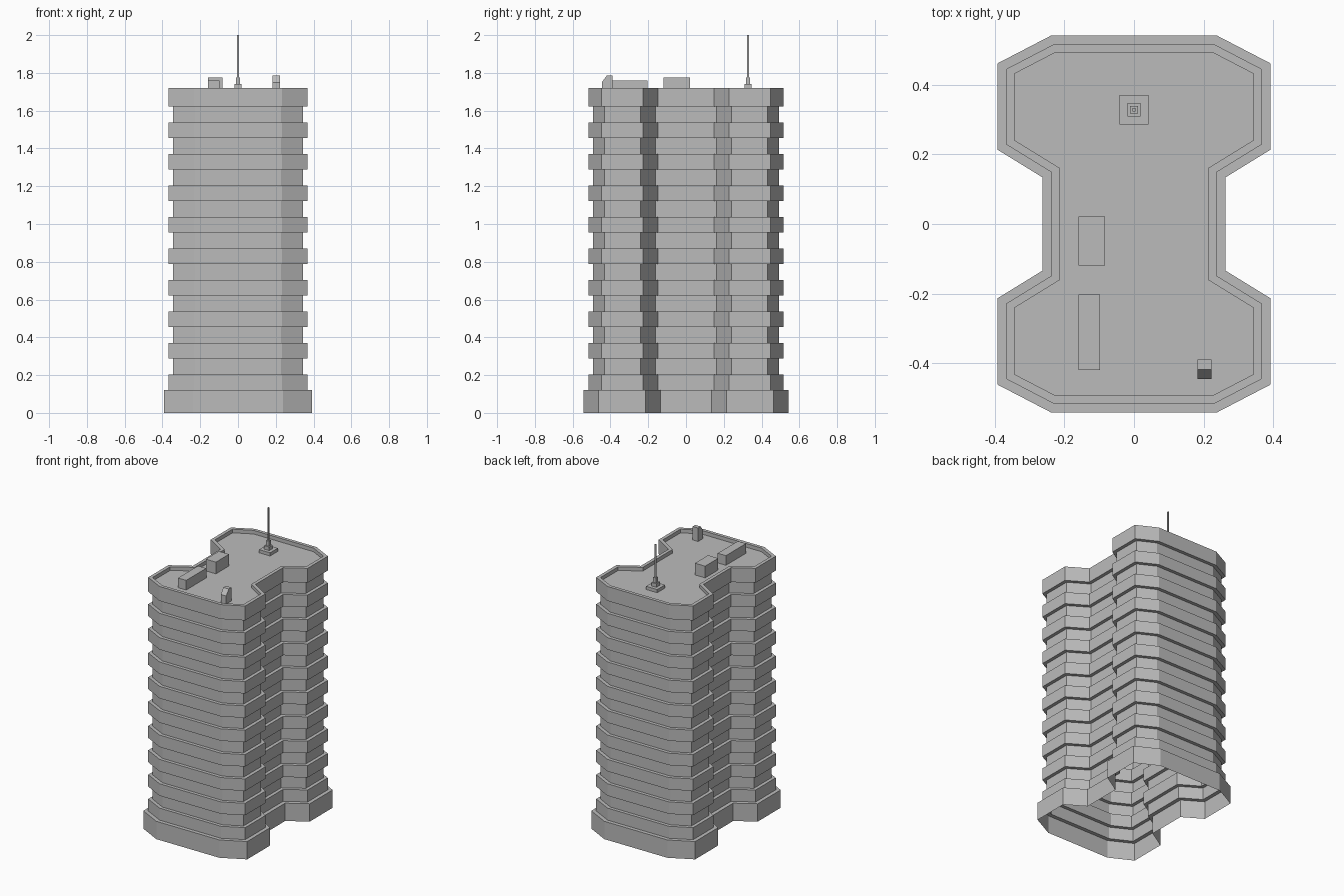
import bpy
import bmesh
from mathutils import Vector

default = bpy.data.objects.get("Cube")
if default:
    bpy.data.objects.remove(default, do_unlink=True)

concrete = bpy.data.materials.new("concrete_grey")
concrete.use_nodes = True
GREY = (0.5, 0.5, 0.5, 1)
concrete.diffuse_color = GREY
concrete.node_tree.nodes["Principled BSDF"].inputs["Base Color"].default_value = GREY

BASE_TOP, ROOF_TOP, ROOF_FLOOR = 0.122, 1.72, 1.695
STOREY, BAND, FLOORS = 0.1666, 0.082, 10
BAND_INSET, WALL_INSET = 0.026, 0.049


def finish(name, bm):
    mesh = bpy.data.meshes.new(name)
    bm.to_mesh(mesh)
    bm.free()
    mesh.materials.append(concrete)
    obj = bpy.data.objects.new(name, mesh)
    bpy.context.collection.objects.link(obj)
    return obj


def inset(points, d):
    """Move every edge of a counter-clockwise outline inwards by d."""
    result = []
    for i, p in enumerate(points):
        a = (p - points[i - 1]).normalized()
        b = (points[(i + 1) % len(points)] - p).normalized()
        na, nb = Vector((-a.y, a.x)), Vector((-b.y, b.x))
        result.append(p + (na + nb) * d / (1 + na.dot(nb)))
    return result


def box(name, x0, x1, y0, y1, z0, z1):
    bm = bmesh.new()
    bmesh.ops.create_cube(bm, size=1)
    for v in bm.verts:
        v.co = (x1 if v.co.x > 0 else x0,
                y1 if v.co.y > 0 else y0,
                z1 if v.co.z > 0 else z0)
    return finish(name, bm)


# Waisted floor plan, mirrored from one quarter
quarter = [Vector(p) for p in
           [(0.263, 0.134), (0.393, 0.214), (0.393, 0.462), (0.239, 0.542)]]
right_half = [Vector((p.x, -p.y)) for p in reversed(quarter)] + quarter
outline = right_half + [Vector((-p.x, p.y)) for p in reversed(right_half)]

# Stepped wall section: plinth, alternating bands and recesses, parapet
section = [(0, 0), (0, BASE_TOP)]
for floor in range(FLOORS):
    z = BASE_TOP + floor * STOREY
    if floor:
        section.append((WALL_INSET, z))
    top = z + BAND if floor < FLOORS - 1 else ROOF_TOP
    section += [(BAND_INSET, z), (BAND_INSET, top), (WALL_INSET, top)]
section.append((WALL_INSET, ROOF_FLOOR))

# Tower shell, open underneath
bm = bmesh.new()
rings = [[bm.verts.new((p.x, p.y, z)) for p in inset(outline, d)]
         for d, z in section]
for low, high in zip(rings, rings[1:]):
    for i in range(len(low)):
        j = (i + 1) % len(low)
        bm.faces.new((low[i], low[j], high[j], high[i]))
bm.faces.new(rings[-1])
finish("tower_shell", bm)

# Rooftop plant boxes
box("plant_box", -0.16, -0.083, -0.12, 0.022, ROOF_FLOOR, 1.775)
box("duct_box", -0.16, -0.098, -0.42, -0.203, ROOF_FLOOR, 1.761)

# Vent hood with a sloping front
hood = box("vent_hood", 0.182, 0.223, -0.446, -0.39, ROOF_FLOOR, 1.787)
bm = bmesh.new()
bm.from_mesh(hood.data)
edges = [e for e in bm.edges
         if all(v.co.z > 1.75 and v.co.y < -0.42 for v in e.verts)]
slope = bmesh.ops.bevel(bm, geom=edges, offset=0.028, segments=1,
                        affect='EDGES')
for v in slope["verts"]:
    if v.co.y < -0.44:
        v.co.z = 1.75
bm.to_mesh(hood.data)
bm.free()

# Antenna: square pad, stepped foot and mast
z = ROOF_FLOOR
for name, half, top in [("antenna_pad", 0.042, 1.717),
                        ("antenna_foot", 0.019, 1.741),
                        ("antenna_socket", 0.011, 1.775),
                        ("antenna_mast", 0.005, 2.0)]:
    box(name, -half, half, 0.329 - half, 0.329 + half, z, top)
    z = top
